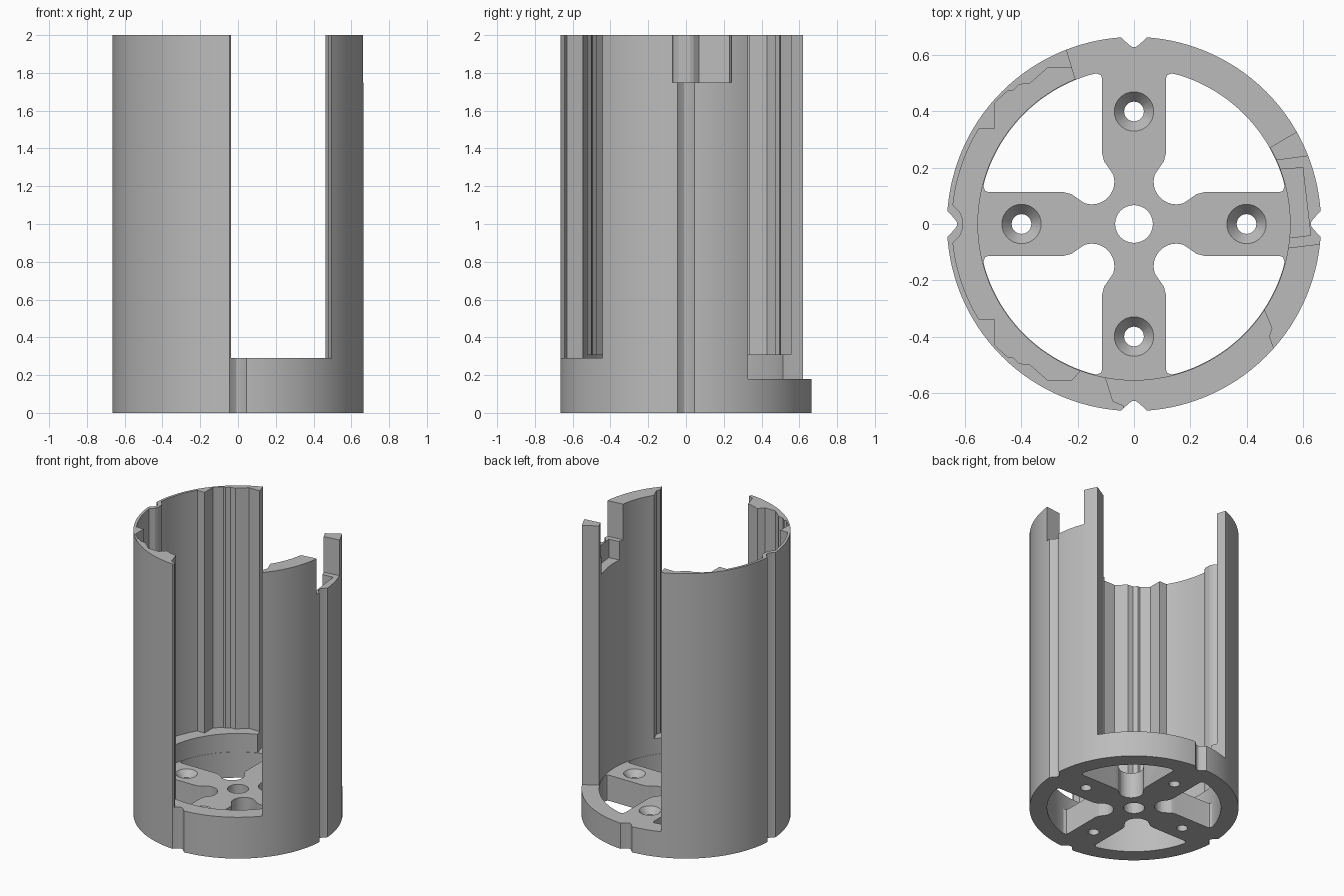
import bpy, bmesh, math
from math import cos, sin, radians

if "Cube" in bpy.data.objects:
    bpy.data.objects.remove(bpy.data.objects["Cube"])

R_OUT, R_IN = 0.665, 0.555
BASE, FLOOR, TOP = 0.18, 0.29, 2.0

mat = bpy.data.materials.new("plain grey")
mat.diffuse_color = (0.5, 0.5, 0.5, 1)
mat.use_nodes = True
mat.node_tree.nodes["Principled BSDF"].inputs["Base Color"].default_value = mat.diffuse_color


def arc(cx, cy, r, a0, a1, n):
    return [(cx + r * cos(radians(a0 + (a1 - a0) * i / n)),
             cy + r * sin(radians(a0 + (a1 - a0) * i / n))) for i in range(n + 1)]


def rot(pts, deg):
    c, s = cos(radians(deg)), sin(radians(deg))
    return [(x * c - y * s, x * s + y * c) for x, y in pts]


def make(name, bm):
    bmesh.ops.recalc_face_normals(bm, faces=bm.faces)
    me = bpy.data.meshes.new(name)
    bm.to_mesh(me)
    bm.free()
    ob = bpy.data.objects.new(name, me)
    bpy.context.collection.objects.link(ob)
    return ob


def prism(name, pts, z0, z1):
    bm = bmesh.new()
    face = bm.faces.new([bm.verts.new((x, y, z0)) for x, y in pts])
    res = bmesh.ops.extrude_face_region(bm, geom=[face])
    bmesh.ops.translate(bm, vec=(0, 0, z1 - z0),
                        verts=[v for v in res["geom"] if isinstance(v, bmesh.types.BMVert)])
    return make(name, bm)


def cone(name, x, y, r0, r1, z0, z1, n=32):
    bm = bmesh.new()
    bmesh.ops.create_cone(bm, cap_ends=True, segments=n, radius1=r0, radius2=r1, depth=z1 - z0)
    bmesh.ops.translate(bm, vec=(x, y, (z0 + z1) / 2), verts=bm.verts)
    return make(name, bm)


# Solid cylinder that everything is cut from
body = cone("slotted_tube_housing", 0, 0, R_OUT, R_OUT, 0, TOP, 128)
body.data.materials.append(mat)
cutters = []

# Main bore above the cross-shaped floor
cutters.append(cone("bore", 0, 0, R_IN, R_IN, BASE, 2.2, 128))

# Four openings between the cross arms, with round relief at the hub
half = [(0.113, 0.25), (0.106, 0.222), (0.09, 0.2)]
opening = half + arc(0.15, 0.15, 0.08, 160, 290, 16) + [(y, x) for x, y in reversed(half)]
opening += [(0.515, 0.113), (0.53, 0.118), (0.535, 0.135)]
opening += arc(0, 0, 0.553, 16, 74, 24) + [(0.135, 0.535), (0.118, 0.53), (0.113, 0.515)]
for k in range(4):
    cutters.append(prism("floor_opening", rot(opening, 90 * k), -0.1, 0.22))

# Outer alignment grooves, one on each side
groove = [(0.72, -0.10), (0.663, -0.045), (0.637, -0.018), (0.63, -0.007),
          (0.63, 0.007), (0.637, 0.018), (0.663, 0.045), (0.72, 0.10)]
for k in range(4):
    cutters.append(prism("groove", rot(groove, 90 * k), -0.1, 2.2))

# Centre hole and countersunk screw holes
cutters.append(cone("centre_hole", 0, 0, 0.067, 0.067, -0.1, 0.3, 48))
for k in range(4):
    x, y = rot([(0.4, 0)], 90 * k)[0]
    cutters.append(cone("screw_hole", x, y, 0.035, 0.035, -0.1, 0.3))
    cutters.append(cone("countersink", x, y, 0.03, 0.08, BASE - 0.05, BASE + 0.0125))

# Front and back windows
front = [(-0.115, -0.5), (-0.103, -0.54), (-0.075, -0.63), (-0.038, -0.645),
         (-0.038, -0.8), (0.6, -0.8), (0.497, -0.445), (0.48, -0.4),
         (0.49, -0.37), (0.465, -0.31), (0.42, -0.22)]
cutters.append(prism("front_window", front, FLOOR, 2.2))
back = [(0.43, 0.241), (0.48, 0.27), (0.575, 0.326), (0.75, 0.43), (0.8, 0.8),
        (0, 1), (-0.28, 0.72), (-0.24, 0.62), (-0.21, 0.52), (-0.19, 0.47)]
cutters.append(prism("back_window", back, BASE, 2.2))

# Stepped recess inside the left wall, mirrored front to back
step = [(-0.223, 0.557), (-0.305, 0.557), (-0.37, 0.5), (-0.407, 0.496), (-0.43, 0.475),
        (-0.447, 0.475), (-0.496, 0.43), (-0.496, 0.337)]
side = step + arc(0, 0, 0.647, 148.6, 174, 14) + [(-0.618, 0.04), (-0.61, 0.02)]
recess = [(-0.15, 0.2), (-0.15, 0.557)] + side
recess += [(x, -y) for x, y in reversed(side)] + [(-0.19, -0.52), (-0.15, -0.2)]
cutters.append(prism("left_recess", recess, 0.31, 2.2))

# Gap at the top of the right wall with a pocket in its floor
gap = [(0.45, 0.219), (0.75, 0.259), (0.75, -0.06), (0.45, -0.097)]
cutters.append(prism("right_gap", gap, 1.75, 2.2))
pocket = [(0.46, 0.19), (0.6, 0.2), (0.628, -0.04), (0.48, -0.058)]
cutters.append(prism("right_pocket", pocket, 1.62, 1.9))

# Apply all cuts
bpy.context.view_layer.objects.active = body
for c in cutters:
    mod = body.modifiers.new("cut", "BOOLEAN")
    mod.operation, mod.solver, mod.object = "DIFFERENCE", "EXACT", c
    bpy.ops.object.modifier_apply(modifier=mod.name)
    bpy.data.objects.remove(c)

bpy.ops.object.select_all(action="DESELECT")
body.select_set(True)
bpy.ops.object.shade_smooth_by_angle(angle=radians(20))
